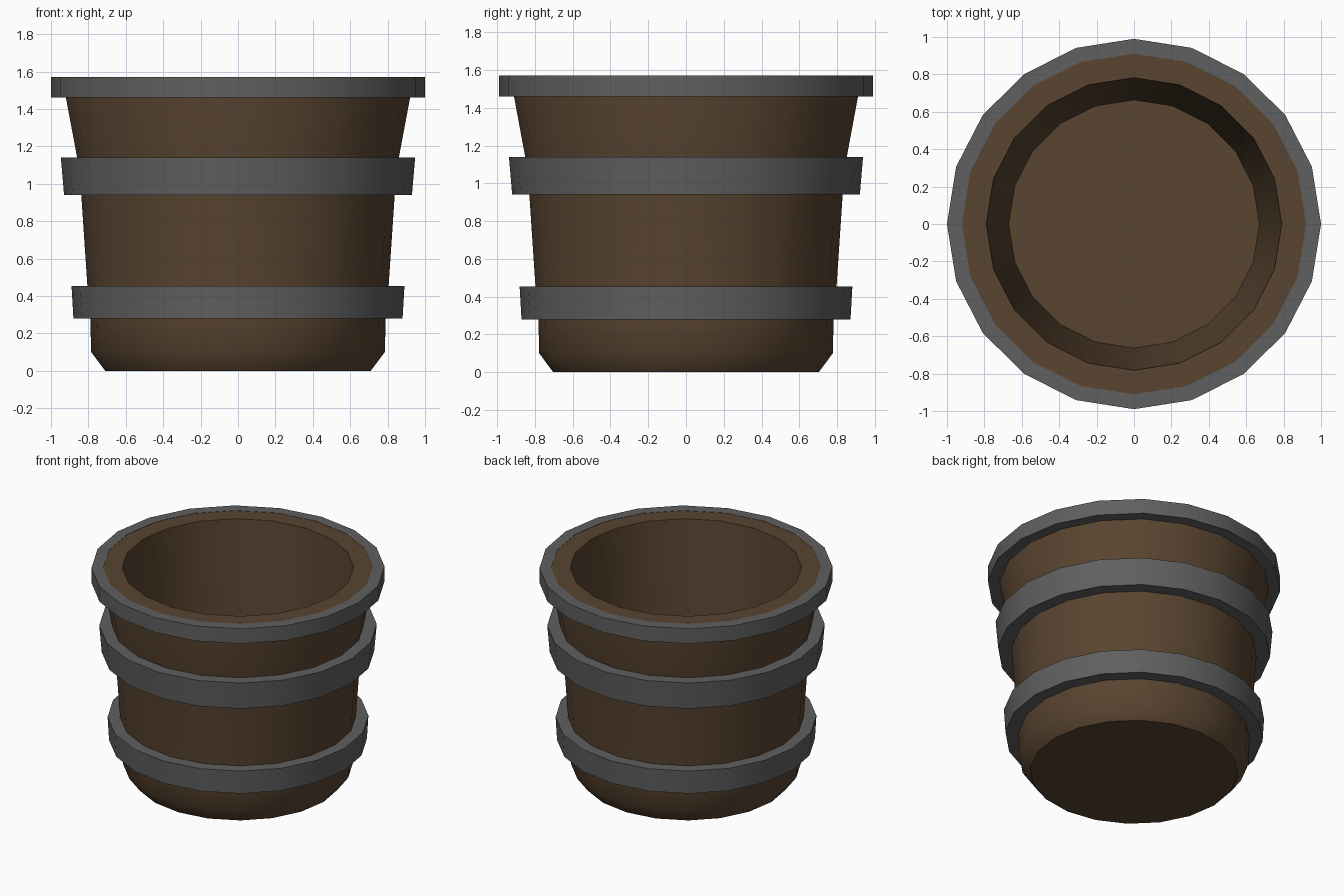
import bpy, bmesh, math

if "Cube" in bpy.data.objects:
    bpy.data.objects.remove(bpy.data.objects["Cube"])

SIDES = 20
Y_SCALE = 0.99


def material(name, color):
    m = bpy.data.materials.new(name)
    m.diffuse_color = (*color, 1)
    m.use_nodes = True
    m.node_tree.nodes["Principled BSDF"].inputs["Base Color"].default_value = m.diffuse_color
    return m


wood = material("dark_wood", (0.10, 0.058, 0.03))
iron = material("dark_iron", (0.115, 0.115, 0.115))


def lathe(name, profile, mat, closed):
    """Revolve (radius, z) points; closed joins last to first, otherwise both ends are capped."""
    bm = bmesh.new()
    rings = []
    for r, z in profile:
        rings.append([bm.verts.new((r * math.cos(a), r * math.sin(a) * Y_SCALE, z))
                      for a in (2 * math.pi * i / SIDES for i in range(SIDES))])
    pairs = list(zip(rings, rings[1:]))
    if closed:
        pairs.append((rings[-1], rings[0]))
    else:
        bm.faces.new(rings[0])
        bm.faces.new(rings[-1])
    for a, b in pairs:
        for i in range(SIDES):
            j = (i + 1) % SIDES
            bm.faces.new((a[i], a[j], b[j], b[i]))
    bmesh.ops.recalc_face_normals(bm, faces=bm.faces)
    mesh = bpy.data.meshes.new(name)
    bm.to_mesh(mesh)
    bm.free()
    mesh.materials.append(mat)
    obj = bpy.data.objects.new(name, mesh)
    bpy.context.collection.objects.link(obj)
    bpy.ops.object.select_all(action='DESELECT')
    obj.select_set(True)
    bpy.context.view_layer.objects.active = obj
    bpy.ops.object.shade_smooth_by_angle(angle=math.radians(45))
    return obj


# Wooden tub: outside from base to rim, then down the inside to the floor
lathe("wooden_tub", [(0.71, 0), (0.785, 0.10), (0.79, 0.28), (0.805, 0.45),
                     (0.838, 0.94), (0.86, 1.14), (0.92, 1.46), (0.92, 1.57),
                     (0.79, 1.57), (0.67, 0.12)], wood, False)

# Iron hoops: bottom z, top z, outer radii, inner radii
for name, z0, z1, o0, o1, i0, i1 in [
        ("lower_hoop", 0.28, 0.453, 0.88, 0.89, 0.79, 0.805),
        ("middle_hoop", 0.94, 1.14, 0.93, 0.947, 0.838, 0.86),
        ("rim_hoop", 1.46, 1.572, 1.0, 1.0, 0.92, 0.92)]:
    lathe(name, [(o0, z0), (o1, z1), (i1, z1), (i0, z0)], iron, True)
